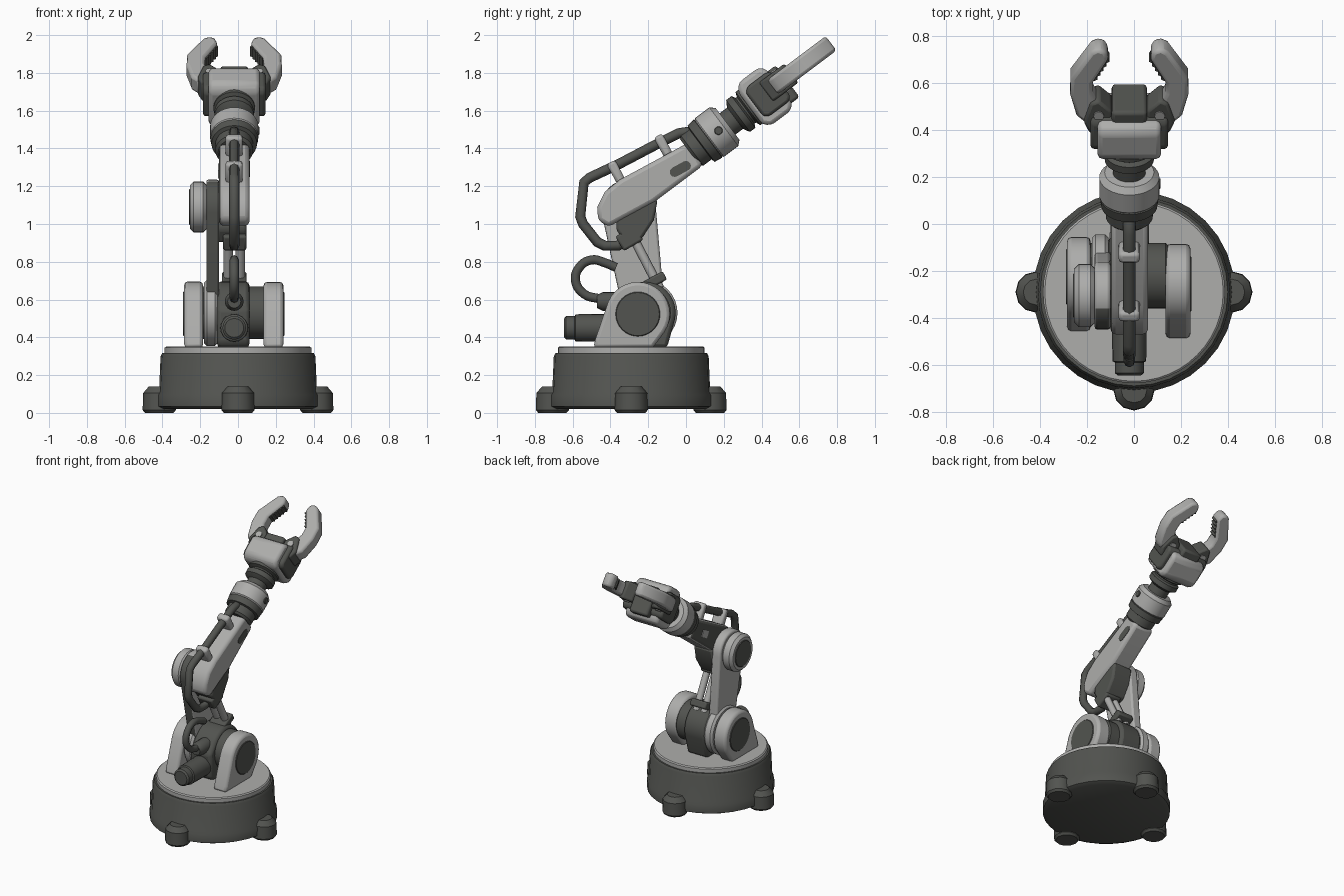
import bpy, bmesh, math
from mathutils import Matrix, Vector
from mathutils.geometry import convex_hull_2d

cube = bpy.data.objects.get("Cube")
if cube:
    bpy.data.objects.remove(cube)


def material(name, rgb):
    m = bpy.data.materials.new(name)
    m.use_nodes = True
    m.diffuse_color = (*rgb, 1)
    m.node_tree.nodes["Principled BSDF"].inputs["Base Color"].default_value = (*rgb, 1)
    return m


LIGHT = material("light grey", (0.42, 0.42, 0.41))
DARK = material("dark grey", (0.085, 0.088, 0.08))


def frame(x, y, z, origin):
    m = Matrix((x, y, z)).transposed().to_4x4()
    m.translation = origin
    return m


# Frames: side profiles run in y/z, wrist frames follow the tilted wrist axis
X, Y, Z = Vector((1, 0, 0)), Vector((0, 1, 0)), Vector((0, 0, 1))
AXIS, UP = Vector((0, 0.8, 0.6)), Vector((0, -0.6, 0.8))
WRIST = Vector((-0.02, 0.1, 1.44))
CX = -0.02
SIDE = frame(Y, Z, X, (0, 0, 0))
TURN = frame(X, -UP, AXIS, WRIST)
PLAN = frame(X, AXIS, UP, WRIST)
HEAD = frame(AXIS, UP, X, WRIST)


def finish(name, bm, mats, bevel=0.0):
    bmesh.ops.recalc_face_normals(bm, faces=bm.faces)
    me = bpy.data.meshes.new(name)
    bm.to_mesh(me)
    bm.free()
    for m in mats:
        me.materials.append(m)
    for p in me.polygons:
        p.use_smooth = True
    me.set_sharp_from_angle(angle=math.radians(35))
    ob = bpy.data.objects.new(name, me)
    bpy.context.collection.objects.link(ob)
    if bevel:
        b = ob.modifiers.new("bevel", "BEVEL")
        b.width, b.segments, b.limit_method = bevel, 2, "ANGLE"
        b.angle_limit = math.radians(35)
    return ob


def prism(name, pts, lo, hi, mat, fr=SIDE, bevel=0.0, other=None, rule=None):
    """Extrude a 2D outline from lo to hi along the third axis of a frame."""
    bm = bmesh.new()
    a, b = [[bm.verts.new(fr @ Vector((p[0], p[1], h))) for p in pts] for h in (lo, hi)]
    bm.faces.new(a)
    bm.faces.new(b)
    for i in range(len(pts)):
        j = (i + 1) % len(pts)
        bm.faces.new((a[i], a[j], b[j], b[i]))
    bmesh.ops.recalc_face_normals(bm, faces=bm.faces)
    if rule:
        for f in bm.faces:
            f.normal_update()
            f.material_index = int(rule(f.normal))
    return finish(name, bm, [mat, other] if other else [mat], bevel)


def lathe(name, profile, fr, mat, sides=32):
    """Revolve (position, radius) pairs about the third axis of a frame."""
    bm = bmesh.new()
    rings = []
    for h, r in profile:
        rings.append([bm.verts.new(fr @ Vector((r * math.cos(t), r * math.sin(t), h)))
                      for t in (math.tau * i / sides for i in range(sides))])
    bm.faces.new(rings[0])
    bm.faces.new(rings[-1])
    for a, b in zip(rings, rings[1:]):
        for i in range(sides):
            j = (i + 1) % sides
            bm.faces.new((a[i], a[j], b[j], b[i]))
    return finish(name, bm, [mat])


def circle(c, r, n=32):
    return [(c[0] + r * math.cos(math.tau * i / n), c[1] + r * math.sin(math.tau * i / n)) for i in range(n)]


def hull(pts):
    return [pts[i] for i in convex_hull_2d(pts)]


def box(c, w, h, angle=0):
    a = math.radians(angle)
    return [(c[0] + u * w / 2 * math.cos(a) - v * h / 2 * math.sin(a),
             c[1] + u * w / 2 * math.sin(a) + v * h / 2 * math.cos(a))
            for u, v in ((-1, -1), (1, -1), (1, 1), (-1, 1))]


def drum(name, c, r, lo, hi, mat, ch=0.015):
    at = SIDE @ Matrix.Translation((c[0], c[1], 0))
    return lathe(name, [(lo, r - ch), (lo + ch, r), (hi - ch, r), (hi, r - ch)], at, mat)


def tube(name, pts, r, mat, x=CX, smooth=False):
    cu = bpy.data.curves.new(name, "CURVE")
    cu.dimensions, cu.bevel_depth, cu.bevel_resolution = "3D", r, 2
    cu.use_fill_caps, cu.resolution_u = True, 5
    sp = cu.splines.new("BEZIER" if smooth else "POLY")
    if smooth:
        sp.bezier_points.add(len(pts) - 1)
        for q, p in zip(sp.bezier_points, pts):
            q.co = (x, *p)
            q.handle_left_type = q.handle_right_type = "AUTO"
    else:
        sp.points.add(len(pts) - 1)
        for q, p in zip(sp.points, pts):
            q.co = (x, *p, 1)
        sp.use_smooth = True
    cu.materials.append(mat)
    ob = bpy.data.objects.new(name, cu)
    bpy.context.collection.objects.link(ob)


# Base drum, turntable plate and four lugs
BASE = Matrix.Translation((0, -0.29, 0))
lathe("base", [(0.02, 0.4), (0.035, 0.43), (0.095, 0.43), (0.115, 0.418), (0.3, 0.41), (0.318, 0.4)], BASE, DARK)
lathe("turntable", [(0.31, 0.388), (0.345, 0.388), (0.352, 0.38)], BASE, LIGHT, 48)
for i, d in enumerate((X, -X, Y, -Y)):
    lathe(f"base_lug_{i + 1}", [(0, 0.075), (0.015, 0.088), (0.105, 0.085), (0.14, 0.055)],
          BASE @ Matrix.Translation(d * 0.417), DARK, 12)

# Shoulder brackets with dark caps, hub and motor
for name, c, lo, hi, cap in (("left", (-0.255, 0.523), 0.135, 0.24, 0.245),
                             ("right", (-0.225, 0.525), -0.285, -0.185, -0.29)):
    foot = [(c[0] - 0.235, 0.345), (c[0] - 0.225, 0.39), (c[0] + 0.08, 0.345)]
    prism(f"shoulder_bracket_{name}", hull(circle(c, 0.17) + foot), lo, hi, LIGHT, bevel=0.018)
    drum(f"shoulder_cap_{name}", c, 0.118, min(cap, lo), max(cap, hi), DARK, 0.004)
SHOULDER, ELBOW = (-0.22, 0.53), (-0.305, 1.09)
drum("shoulder_axle", SHOULDER, 0.14, -0.2, 0.15, DARK)
prism("shoulder_hub", hull(circle((-0.22, 0.53), 0.165) + [(-0.4, 0.37), (-0.1, 0.345), (-0.37, 0.345), (-0.41, 0.55)]),
      -0.11, 0.06, DARK, bevel=0.02)
MOTOR = frame(Z, X, Y, (CX, 0, 0.45))
lathe("shoulder_motor", [(-0.645, 0.05), (-0.635, 0.062), (-0.59, 0.062), (-0.585, 0.072), (-0.36, 0.075)], MOTOR, DARK, 20)
lathe("cable_port", [(-0.47, 0.035), (-0.44, 0.05), (-0.35, 0.05)], frame(Z, X, Y, (CX, 0, 0.59)), DARK, 16)

# Lower link, dark on its front rim, with the elbow joint
drum("lower_link_hub", SHOULDER, 0.175, -0.18, -0.108, LIGHT)
prism("lower_link", hull(circle(SHOULDER, 0.11) + circle(ELBOW, 0.145)), -0.168, -0.1, LIGHT,
      bevel=0.012, other=DARK, rule=lambda n: n.y < -0.35)
drum("elbow_disc", ELBOW, 0.135, -0.255, -0.165, LIGHT, 0.02)
drum("elbow_cap", ELBOW, 0.095, -0.26, -0.2, DARK, 0.004)
prism("elbow_housing", [(-0.15, 1.13), (-0.17, 1.02), (-0.235, 0.92), (-0.32, 0.9), (-0.37, 0.97), (-0.36, 1.1)],
      -0.11, 0.045, DARK, bevel=0.015)
prism("elbow_block", box((-0.3, 0.925), 0.12, 0.09, 30), -0.08, 0.045, DARK, bevel=0.012)
for i, x in enumerate((-0.052, 0.012)):
    tube(f"push_rod_{i + 1}", [(-0.285, 0.94), (-0.14, 0.66)], 0.025, LIGHT, x)
prism("rod_clamp", box((-0.165, 0.7), 0.12, 0.05, 28), -0.085, 0.045, DARK, bevel=0.01)

# Upper arm with a slot on the outer face and a socket on the other
prism("upper_arm", [(-0.41, 0.985), (-0.465, 1.02), (-0.47, 1.09), (-0.43, 1.17), (-0.35, 1.235),
                    (0.02, 1.435), (0.09, 1.31), (-0.17, 1.115)],
      -0.1, 0.06, LIGHT, bevel=0.022, other=DARK, rule=lambda n: n.x < -0.7)
slot = hull(circle((-0.06, 1.275), 0.026, 12) + circle((-0.0, 1.308), 0.026, 12))
prism("arm_slot", slot, 0.057, 0.063, DARK)
prism("arm_socket", box((-0.08, 1.28), 0.07, 0.05, 30), -0.105, -0.097, LIGHT)

# Cables and their clips
tube("main_cable", [(0.06, 1.47), (0.02, 1.49), (-0.04, 1.48), (-0.15, 1.425), (-0.35, 1.32), (-0.51, 1.245),
                    (-0.54, 1.22), (-0.56, 1.04), (-0.545, 1.0), (-0.47, 0.905), (-0.43, 0.885), (-0.36, 0.885),
                    (-0.3, 0.925)], 0.027, DARK)
tube("loop_cable", [(-0.37, 0.77), (-0.43, 0.795), (-0.5, 0.81), (-0.565, 0.77), (-0.585, 0.7), (-0.54, 0.63),
                    (-0.46, 0.605), (-0.36, 0.59)], 0.024, DARK, smooth=True)
for i, c in enumerate(((-0.37, 1.275), (-0.12, 1.415))):
    prism(f"cable_clip_{i + 1}", box(c, 0.05, 0.12, 28), CX - 0.045, CX + 0.045, LIGHT, bevel=0.015)

# Wrist collars and neck
lathe("wrist_socket", [(-0.1, 0.085), (-0.085, 0.1), (-0.03, 0.1), (-0.025, 0.12), (0.02, 0.126), (0.03, 0.1)], TURN, DARK)
lathe("wrist_collar", [(0.02, 0.118), (0.03, 0.128), (0.125, 0.128), (0.15, 0.105)], TURN, LIGHT)
lathe("wrist_neck", [(0.14, 0.07), (0.2, 0.07), (0.21, 0.09), (0.22, 0.105), (0.255, 0.105), (0.265, 0.085),
                     (0.275, 0.085), (0.285, 0.11), (0.32, 0.11), (0.33, 0.09)], TURN, DARK)
screw = WRIST + AXIS * 0.09
drum("collar_screw", (screw.y, screw.z), 0.022, 0.09, 0.114, DARK, 0.003)

# Gripper head: pale shell around a wider dark core
shell = [(0.33, -0.145), (0.46, -0.145), (0.49, -0.115), (0.49, 0.105), (0.46, 0.14), (0.33, 0.14), (0.295, 0.1), (0.295, -0.11)]
prism("gripper_shell", shell, -0.135, 0.135, LIGHT, HEAD, 0.03)
core = [(0.35, -0.1), (0.48, -0.1), (0.505, -0.08), (0.505, 0.07), (0.48, 0.095), (0.35, 0.095), (0.325, 0.07), (0.325, -0.08)]
prism("gripper_core", core, -0.165, 0.165, DARK, HEAD, 0.015)
prism("gripper_palm", box((0.5, -0.01), 0.08, 0.21), -0.075, 0.075, DARK, HEAD, 0.015)

# Mirrored fingers with mounts, pivots and grip teeth
finger = [(0.14, 0.47), (0.185, 0.45), (0.225, 0.49), (0.252, 0.6), (0.25, 0.69), (0.165, 0.83), (0.135, 0.848),
          (0.1, 0.835), (0.088, 0.79), (0.155, 0.665), (0.155, 0.61), (0.12, 0.53)]
mount = [(0.07, 0.44), (0.17, 0.41), (0.195, 0.47), (0.165, 0.57), (0.13, 0.585), (0.075, 0.53)]
for side, s in (("left", 1), ("right", -1)):
    flip = lambda pts: [(s * u, v) for u, v in pts]
    prism(f"finger_{side}", flip(finger), -0.035, 0.06, LIGHT, PLAN, 0.016)
    prism(f"finger_mount_{side}", flip(mount), -0.05, 0.075, DARK, PLAN, 0.012)
    prism(f"finger_pivot_{side}", circle((s * 0.13, 0.51), 0.022, 16), -0.056, 0.082, LIGHT, PLAN)
    for i in range(5):
        u, v = 0.146 - i * 0.0125, 0.68 + i * 0.0235
        prism(f"grip_tooth_{side}_{i + 1}", box((s * u, v), 0.018, 0.014, -s * 28 + 0), -0.02, 0.045, DARK, PLAN)
